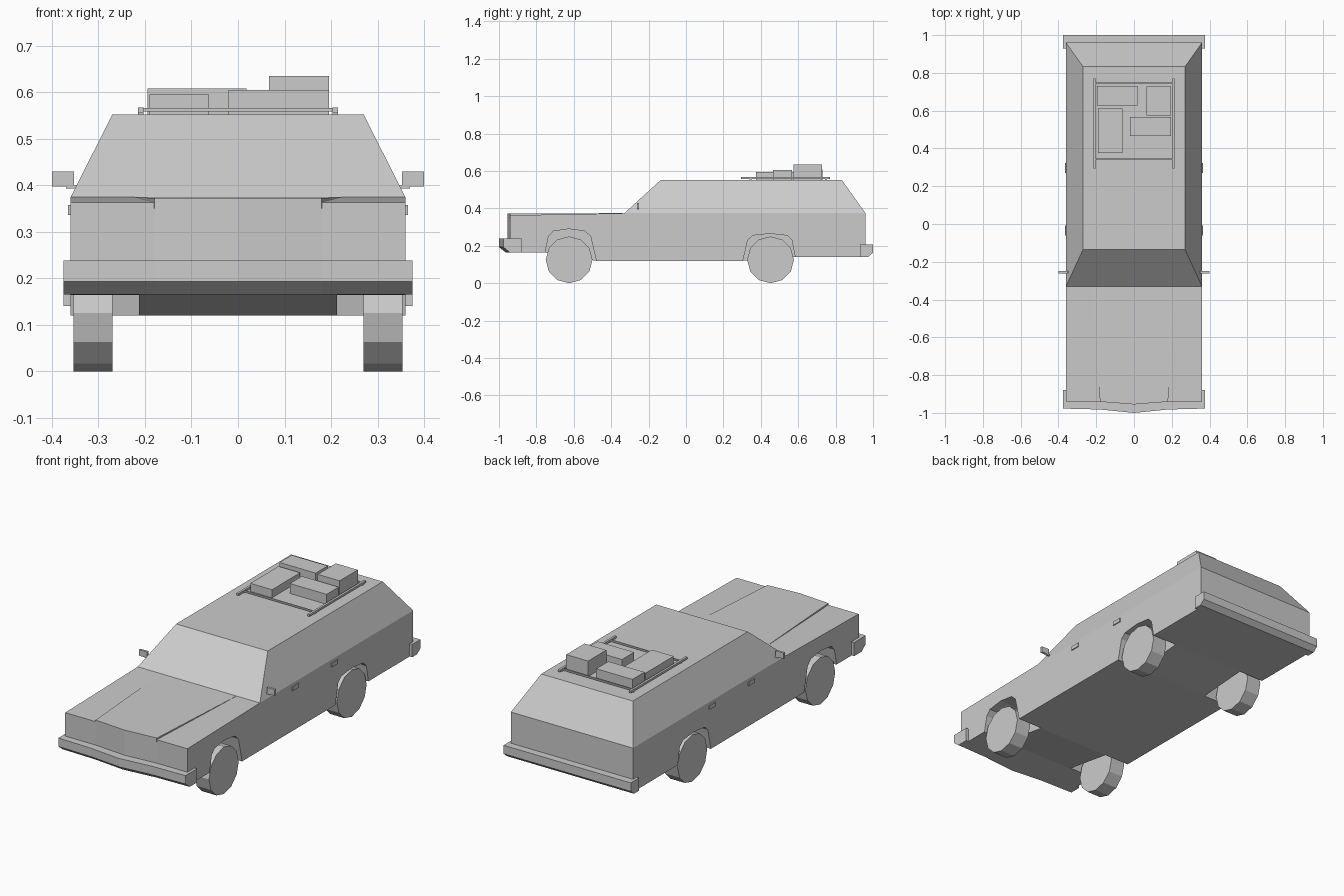
import bpy, bmesh
from math import cos, sin, pi

if "Cube" in bpy.data.objects:
    bpy.data.objects.remove(bpy.data.objects["Cube"])


def to_object(name, bm):
    bmesh.ops.recalc_face_normals(bm, faces=bm.faces)
    me = bpy.data.meshes.new(name)
    bm.to_mesh(me)
    bm.free()
    ob = bpy.data.objects.new(name, me)
    bpy.context.collection.objects.link(ob)
    return ob


def prism_bm(pts, lo, hi, axis):
    """Extrude a closed outline along x (pts are y,z) or along z (pts are x,y)."""
    bm = bmesh.new()
    place = (lambda p, t: (t, p[0], p[1])) if axis == 'x' else (lambda p, t: (p[0], p[1], t))
    a = [bm.verts.new(place(p, lo)) for p in pts]
    b = [bm.verts.new(place(p, hi)) for p in pts]
    bm.faces.new(a)
    bm.faces.new(b[::-1])
    for i in range(len(pts)):
        j = (i + 1) % len(pts)
        bm.faces.new((a[i], a[j], b[j], b[i]))
    bmesh.ops.recalc_face_normals(bm, faces=bm.faces)
    return bm


def prism(name, pts, lo, hi, axis):
    return to_object(name, prism_bm(pts, lo, hi, axis))


def box(name, x0, x1, y0, y1, z0, z1):
    return prism(name, [(x0, y0), (x1, y0), (x1, y1), (x0, y1)], z0, z1, 'z')


# Body: side outline, with the belt-line face extruded up and tapered as the cabin
bm = prism_bm([(0.96, 0.14), (0.585, 0.14), (0.305, 0.12), (-0.48, 0.12), (-0.76, 0.165),
               (-0.94, 0.165), (-0.94, 0.363), (-0.33, 0.374), (0.96, 0.374)], -0.36, 0.36, 'x')
belt = max(bm.faces, key=lambda f: f.calc_center_median().z)
ext = bmesh.ops.extrude_face_region(bm, geom=[belt])
bmesh.ops.delete(bm, geom=[belt], context='FACES_ONLY')
for v in ext['geom']:
    if isinstance(v, bmesh.types.BMVert):
        v.co = (v.co.x * 0.75, 0.833 if v.co.y > 0 else -0.135, 0.552)
body = to_object("body", bm)

# Wheel arches cut into both sides
arches = {
    "front": [(-0.767, 0.1), (-0.735, 0.25), (-0.71, 0.278), (-0.625, 0.29), (-0.54, 0.278),
              (-0.51, 0.25), (-0.475, 0.1)],
    "rear": [(0.3, 0.1), (0.33, 0.23), (0.357, 0.255), (0.45, 0.265), (0.54, 0.255),
             (0.566, 0.23), (0.591, 0.1)],
}
bpy.context.view_layer.objects.active = body
for end, outline in arches.items():
    for s in (-1, 1):
        cutter = prism(end + "_arch_cutter", outline, s * 0.213, s * 0.42, 'x')
        cutter.hide_render = True
        mod = body.modifiers.new("arch", 'BOOLEAN')
        mod.operation, mod.solver, mod.object = 'DIFFERENCE', 'EXACT', cutter
        bpy.ops.object.modifier_apply(modifier=mod.name)
        bpy.data.objects.remove(cutter)

# Wheels: twelve-sided, one corner touching the ground
for end, y in (("front", -0.625), ("rear", 0.452)):
    ring = [(y + 0.125 * sin(i * pi / 6), 0.125 - 0.125 * cos(i * pi / 6)) for i in range(12)]
    for side, s in (("left", -1), ("right", 1)):
        prism(f"{end}_{side}_wheel", ring, s * 0.27, s * 0.354, 'x')

# Raised bonnet panel, fading into the body towards the windscreen
bm = prism_bm([(-0.18, -0.941), (0, -0.955), (0.18, -0.941), (0.222, -0.34), (-0.222, -0.34)],
              0.35, 0.372, 'z')
for v in bm.verts:
    if v.co.z > 0.36 and v.co.y > -0.5:
        v.co.z = 0.3745
to_object("bonnet", bm)

# Pointed grille panel
prism("grille", [(-0.18, -0.94), (0, -0.955), (0.18, -0.94)], 0.17, 0.36, 'z')

# Front bumper: shallow point in plan, lower front edge chamfered
bm = prism_bm([(-0.375, -0.88), (-0.375, -0.977), (-0.18, -0.982), (0, -1.0), (0.18, -0.982),
               (0.375, -0.977), (0.375, -0.88)], 0.193, 0.238, 'z')
low = min(bm.faces, key=lambda f: f.calc_center_median().z)
ext = bmesh.ops.extrude_face_region(bm, geom=[low])
bmesh.ops.delete(bm, geom=[low], context='FACES_ONLY')
for v in ext['geom']:
    if isinstance(v, bmesh.types.BMVert):
        v.co.z = 0.165
        if v.co.y < -0.9:
            v.co.y += 0.035
to_object("front_bumper", bm)

# Rear bumper
prism("rear_bumper", [(0.93, 0.14), (0.973, 0.14), (1.0, 0.163), (1.0, 0.208), (0.93, 0.208)],
      -0.375, 0.375, 'x')

# Mirrors, door handles and rack rails on both sides
for side, s in (("left", -1), ("right", 1)):
    box(side + "_mirror", s * 0.353, s * 0.4, -0.262, -0.25, 0.397, 0.429)
    box(side + "_mirror_arm", s * 0.335, s * 0.37, -0.26, -0.25, 0.393, 0.399)
    for n, y in (("front", -0.06), ("rear", 0.27)):
        box(f"{side}_{n}_handle", s * 0.355, s * 0.365, y, y + 0.052, 0.336, 0.357)
    box(side + "_rack_rail", s * 0.203, s * 0.215, 0.295, 0.77, 0.556, 0.567)
    for y in (0.34, 0.742):
        box(side + "_rack_foot", s * 0.203, s * 0.215, y, y + 0.01, 0.55, 0.558)

# Rack crossbars
for n, y in (("front", 0.34), ("rear", 0.742)):
    box(n + "_rack_bar", -0.205, 0.205, y, y + 0.008, 0.558, 0.566)

# Luggage on the roof
for i, b in enumerate([(-0.195, 0.018, 0.628, 0.73, 0.608), (-0.19, -0.062, 0.375, 0.612, 0.595),
                       (-0.02, 0.196, 0.465, 0.567, 0.605), (0.067, 0.196, 0.575, 0.728, 0.635)]):
    box(f"luggage_{i + 1}", *b[:4], 0.552, b[4])
